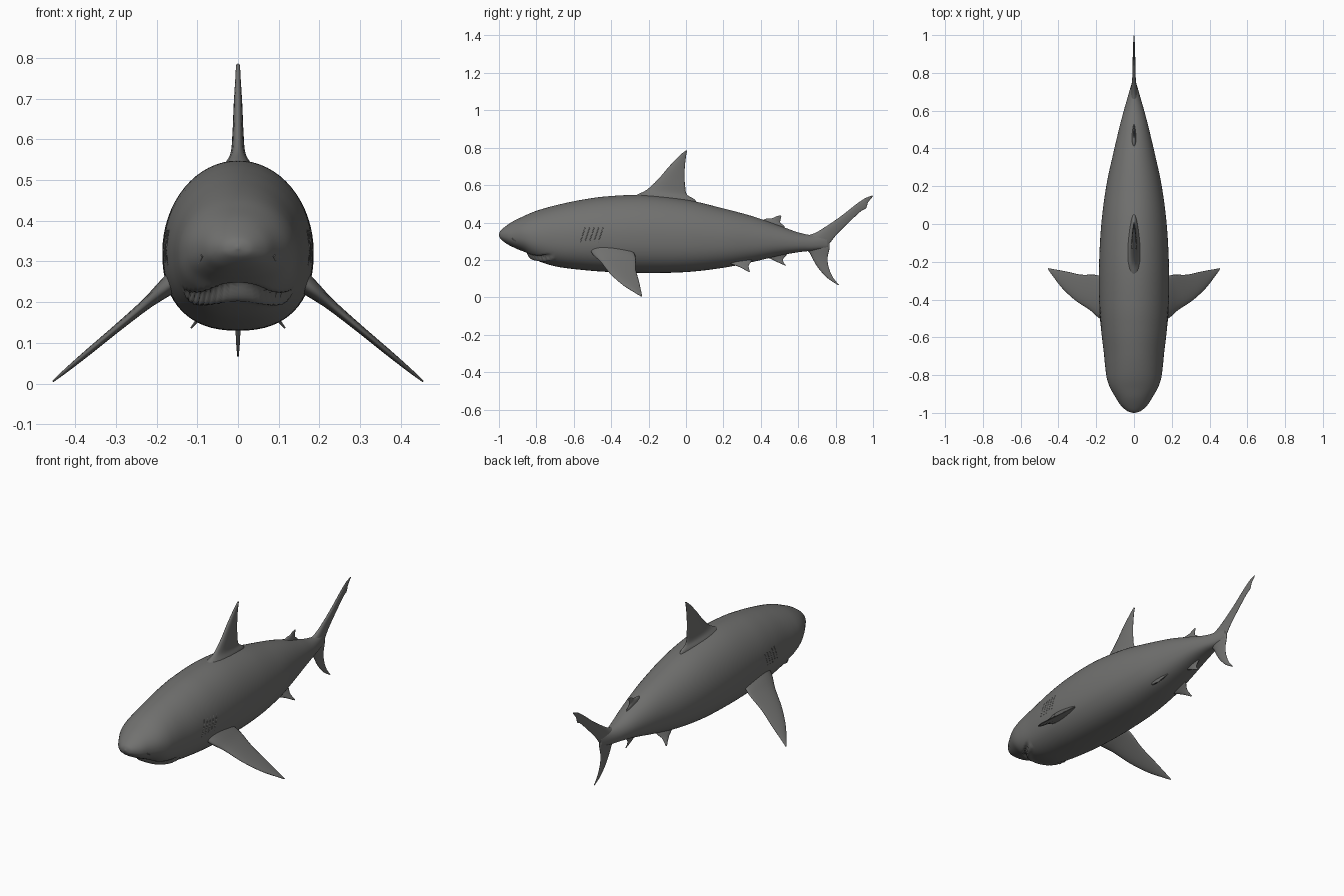
import bpy
import bmesh
import math
from mathutils import Vector

if "Cube" in bpy.data.objects:
    bpy.data.objects.remove(bpy.data.objects["Cube"])

skin = bpy.data.materials.new("grey_skin")
skin.use_nodes = True
grey = (0.165, 0.165, 0.16, 1)
skin.diffuse_color = grey
skin.node_tree.nodes["Principled BSDF"].inputs["Base Color"].default_value = grey


def resample(rows, steps):
    """Smooth Catmull-Rom interpolation through rows of numbers."""
    out = []
    last = len(rows) - 1
    for i in range(last):
        window = [rows[max(i - 1, 0)], rows[i], rows[i + 1], rows[min(i + 2, last)]]
        for k in range(steps):
            t = k / steps
            out.append([
                b + t / 2 * (c - a + t * (2*a - 5*b + 4*c - d + t * (3*b - a - 3*c + d)))
                for a, b, c, d in zip(*window)])
    out.append(list(rows[-1]))
    return out


def add_object(name, data):
    obj = bpy.data.objects.new(name, data)
    bpy.context.collection.objects.link(obj)
    data.materials.append(skin)
    return obj


def loft(name, rings, mirrored=False):
    """Skin a list of equal closed rings and cap both ends."""
    bm = bmesh.new()
    loops = [[bm.verts.new(p) for p in ring] for ring in rings]
    count = len(loops[0])
    for a, b in zip(loops, loops[1:]):
        for j in range(count):
            k = (j + 1) % count
            bm.faces.new((a[j], a[k], b[k], b[j]))
    bm.faces.new(loops[0])
    bm.faces.new(loops[-1])
    bmesh.ops.recalc_face_normals(bm, faces=bm.faces)
    mesh = bpy.data.meshes.new(name)
    bm.to_mesh(mesh)
    bm.free()
    mesh.shade_smooth()
    obj = add_object(name, mesh)
    if mirrored:
        obj.modifiers.new("Mirror", "MIRROR").use_axis[0] = True
    return obj


# Body stations: y, half width, belly height, back height
stations = resample([
    (-1.0, .004, .33, .338), (-.99, .036, .311, .358), (-.96, .07, .287, .383),
    (-.92, .096, .266, .409), (-.87, .125, .243, .433), (-.82, .143, .209, .455),
    (-.76, .152, .183, .475), (-.68, .16, .162, .496), (-.56, .174, .147, .521),
    (-.42, .184, .136, .54), (-.22, .185, .13, .547), (0, .173, .135, .522),
    (.2, .147, .158, .475), (.36, .113, .19, .432), (.5, .08, .223, .383),
    (.6, .054, .241, .347), (.68, .031, .25, .331), (.76, .008, .265, .33),
], 10)


def section(row):
    y, width, low, high = row
    mid = low + .46 * (high - low)
    return y, width, mid, low, high


def surface_x(y, z):
    """Half width of the body at a given length and height."""
    row = min(stations, key=lambda r: abs(r[0] - y))
    _, width, mid, low, high = section(row)
    f = (z - mid) / (high - mid if z > mid else mid - low)
    return width * math.sqrt(max(0, 1 - f * f))


def body_point(row, angle):
    y, width, mid, low, high = section(row)
    c, s = math.cos(angle), math.sin(angle)
    power = 1 if s > 0 else .84    # flatter belly
    x = width * math.copysign(abs(c) ** power, c)
    rise = abs(s) ** power * (high - mid if s > 0 else low - mid)
    # Curved mouth groove and a swollen lower lip behind it
    if s < -.2 and y < -.7:
        behind = y + .86 - 8 * x * x
        fade = min(1, (-.2 - s) * 3) * max(0, min(1, (.135 - abs(x)) * 40))
        scale = 1 + fade * (.09 * math.exp(-((behind - .028) / .018) ** 2)
                            - .2 * math.exp(-(behind / .011) ** 2))
        x *= .5 + scale / 2
        rise *= scale
    return Vector((x, y, mid + rise))


SIDES = 64
loft("body", [[body_point(r, math.tau * j / SIDES) for j in range(SIDES)]
              for r in stations])


def fin(name, rows, place, normal, mirrored=False):
    """Rows: leading edge pair, trailing edge pair, half thickness."""
    rings = []
    for y1, h1, y2, h2, thick in resample(rows, 7):
        lead, trail = place(y1, h1), place(y2, h2)
        ring = []
        for j in range(20):
            a = math.tau * j / 20
            chord = (1 - math.cos(a)) / 2
            offset = thick * math.sin(a) * (1.25 - .7 * chord)
            ring.append(lead.lerp(trail, chord) + normal * offset)
        rings.append(ring)
    return loft(name, rings, mirrored)


def upright(y, z):
    return Vector((0, y, z))


def pectoral_place(y, x):
    return Vector((x, y, .225 - .83 * (x - .19)))


def pelvic_place(y, z):
    return Vector((.07 + .85 * (.19 - z), y, z))


side = Vector((1, 0, 0))

# Fins on the centre line
fin("dorsal_fin", [
    (-.33, .51, .05, .49, .055), (-.27, .545, .05, .52, .036),
    (-.21, .575, .005, .55, .019), (-.15, .63, -.005, .6, .014),
    (-.09, .7, -.008, .66, .011), (-.035, .757, -.003, .73, .007),
    (-.005, .782, .004, .775, .005), (.002, .786, .006, .784, .002),
], upright, side)
fin("second_dorsal_fin", [
    (.38, .39, .53, .36, .016), (.42, .418, .525, .382, .01),
    (.46, .423, .505, .398, .006), (.485, .434, .505, .415, .004),
    (.505, .438, .51, .434, .002),
], upright, side)
fin("anal_fin", [
    (.41, .25, .55, .25, .014), (.43, .218, .54, .23, .009),
    (.465, .2, .52, .205, .005), (.5, .183, .522, .187, .004),
    (.53, .17, .535, .172, .002),
], upright, side)
fin("upper_tail_lobe", [
    (.6, .32, .74, .265, .024), (.68, .34, .765, .285, .016),
    (.75, .38, .805, .335, .01), (.83, .435, .87, .4, .008),
    (.905, .494, .935, .46, .006), (.94, .519, .962, .476, .005),
    (.96, .531, .974, .508, .004), (.996, .545, 1, .54, .002),
], upright, side)
fin("lower_tail_lobe", [
    (.6, .28, .765, .305, .02), (.655, .245, .768, .265, .014),
    (.68, .2, .757, .21, .009), (.712, .15, .764, .157, .007),
    (.76, .1, .787, .105, .005), (.81, .067, .818, .067, .002),
], upright, side)

# Paired fins
fin("pectoral_fins", [
    (-.52, .13, -.3, .13, .032), (-.5, .182, -.275, .182, .022),
    (-.455, .235, -.268, .215, .014), (-.405, .31, -.268, .28, .01),
    (-.34, .38, -.252, .355, .008), (-.275, .43, -.24, .42, .005),
    (-.24, .455, -.234, .455, .002),
], pectoral_place, Vector((.64, 0, .77)), True)
fin("pelvic_fins", [
    (.2, .21, .36, .215, .016), (.235, .182, .35, .192, .01),
    (.285, .163, .335, .168, .006), (.335, .136, .342, .138, .002),
], pelvic_place, Vector((.76, 0, .65)), True)


def tube(name, points, radius):
    curve = bpy.data.curves.new(name, "CURVE")
    curve.dimensions = "3D"
    curve.bevel_depth = radius
    curve.bevel_resolution = 1
    curve.use_fill_caps = True
    spline = curve.splines.new("POLY")
    spline.points.add(len(points) - 1)
    for point, co in zip(spline.points, points):
        point.co = (*co, 1)
    return add_object(name, curve)


# Gill slits and nostril folds on both flanks
for sign, label in ((1, "left"), (-1, "right")):
    for i in range(5):
        path = []
        for k in range(9):
            z = .28 + .012 * k
            y = -.57 + .024 * i + .004 * k
            path.append((sign * (surface_x(y, z) - .001), y, z))
        tube(f"{label}_gill_{i + 1}", path, .0025)
    fold = []
    for k in range(5):
        y = -.93 + .007 * k
        z = .315 - .005 * k
        fold.append((sign * surface_x(y, z), y, z))
    tube(f"{label}_nostril", fold, .004)
